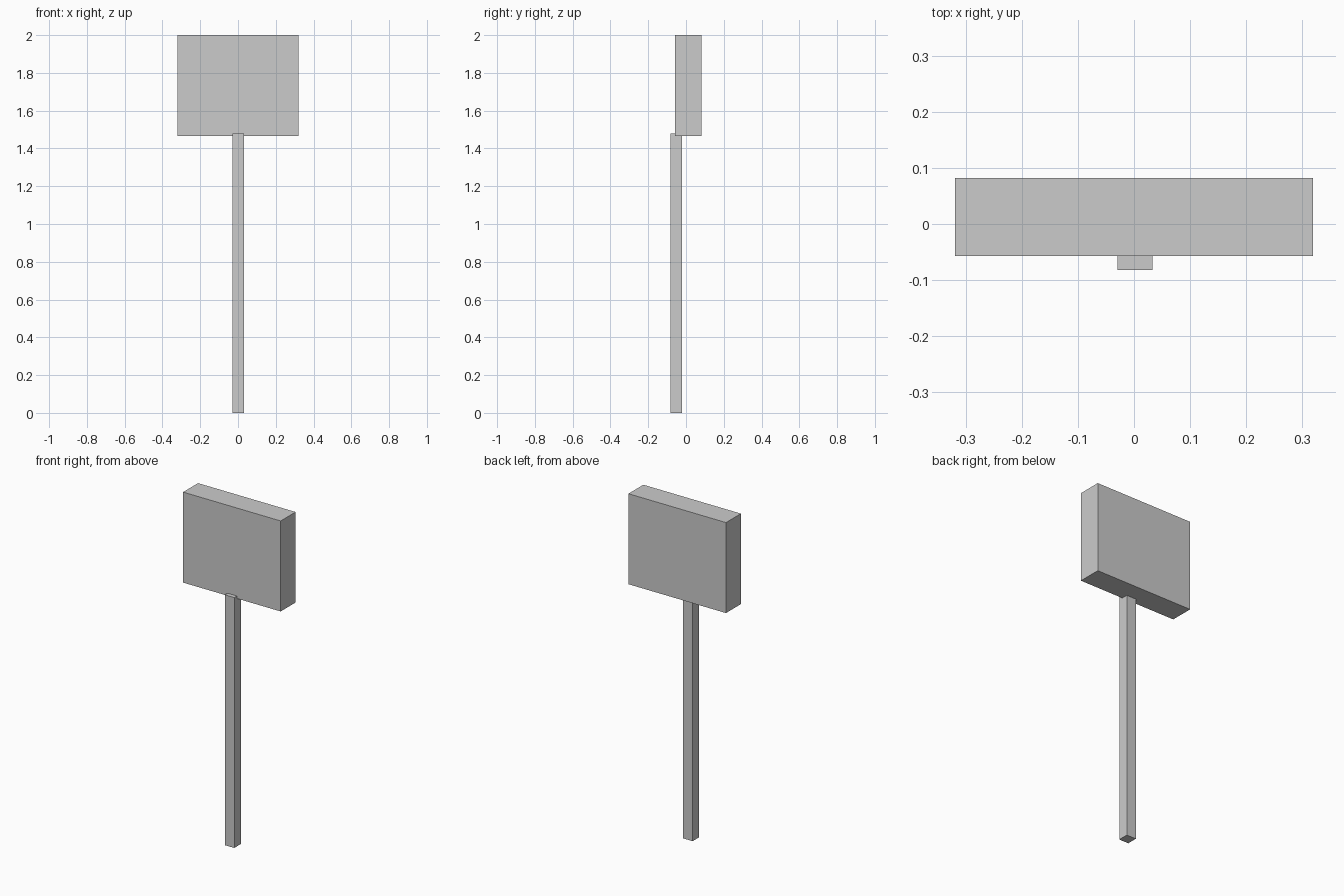
import bpy

if "Cube" in bpy.data.objects:
    bpy.data.objects.remove(bpy.data.objects["Cube"])


def box(name, lo, hi):
    """Axis-aligned box between two corners."""
    bpy.ops.mesh.primitive_cube_add(size=1, location=[(a + b) / 2 for a, b in zip(lo, hi)])
    ob = bpy.context.object
    ob.name = name
    ob.scale = [b - a for a, b in zip(lo, hi)]
    bpy.ops.object.transform_apply(location=False, rotation=False, scale=True)
    return ob


# Square post, set slightly proud of the front of the head
box("post", (-0.029, -0.082, 0.0), (0.033, -0.02, 1.48))

# Thick rectangular head
box("sign_head", (-0.319, -0.057, 1.465), (0.319, 0.082, 2.0))
